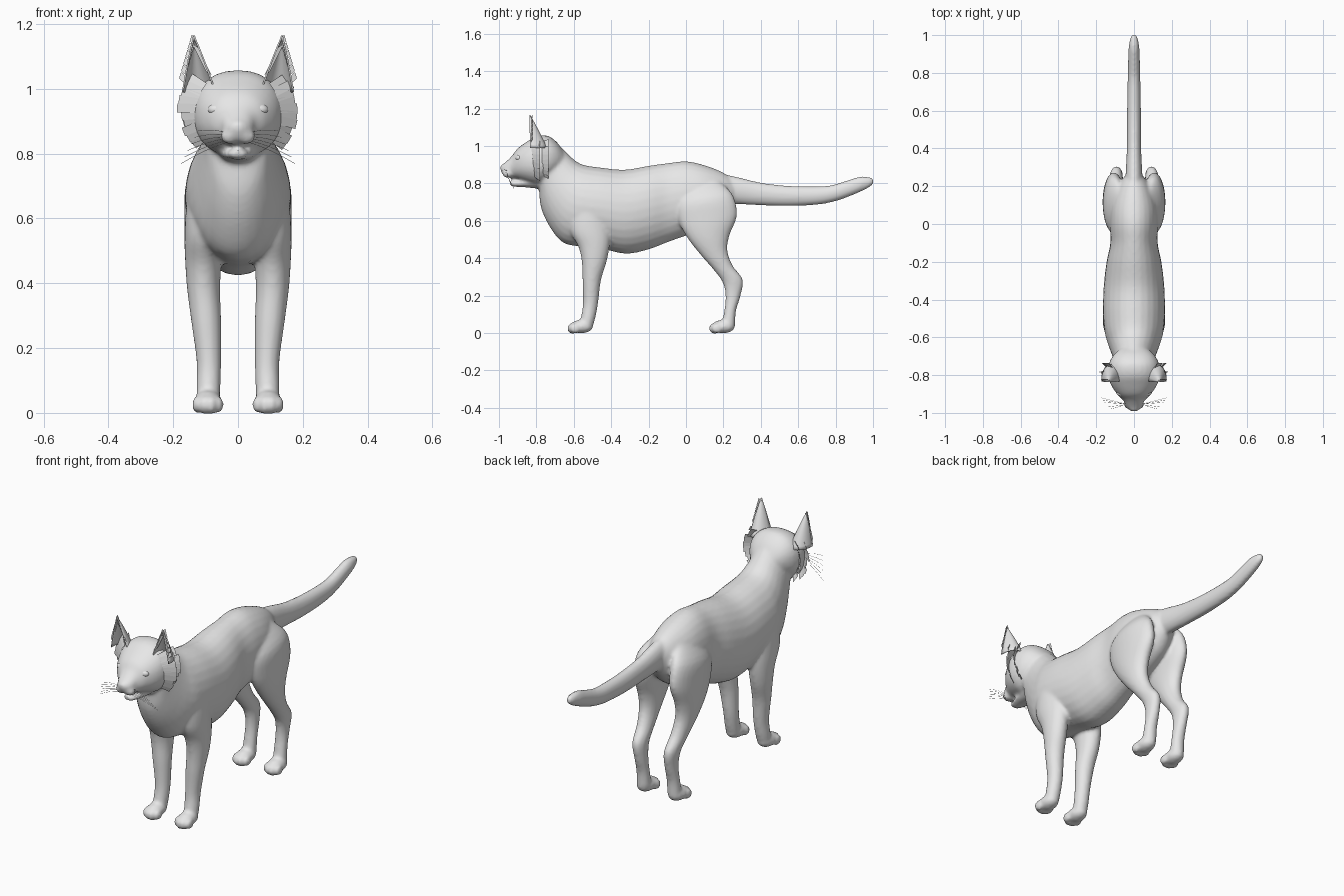
import bpy, bmesh, math, random
from mathutils import Matrix, Vector

if "Cube" in bpy.data.objects:
    bpy.data.objects.remove(bpy.data.objects["Cube"])

random.seed(3)
fur = bpy.data.materials.new("grey fur")
fur.diffuse_color = (0.8, 0.8, 0.8, 1)
fur.use_nodes = True
fur.node_tree.nodes["Principled BSDF"].inputs["Base Color"].default_value = fur.diffuse_color


def finish(name, bm, smooth=True):
    bmesh.ops.recalc_face_normals(bm, faces=bm.faces)
    me = bpy.data.meshes.new(name)
    bm.to_mesh(me)
    bm.free()
    me.materials.append(fur)
    for p in me.polygons:
        p.use_smooth = smooth
    ob = bpy.data.objects.new(name, me)
    bpy.context.collection.objects.link(ob)
    return ob


def spline(rows, steps=4):
    """Smoothly resample a list of section tuples."""
    out = []
    for i in range(len(rows) - 1):
        p0, p1 = rows[max(i - 1, 0)], rows[i]
        p2, p3 = rows[i + 1], rows[min(i + 2, len(rows) - 1)]
        for s in range(steps):
            t = s / steps
            out.append([0.5 * (2 * b + (c - a) * t + (2 * a - 5 * b + 4 * c - d) * t * t
                               + (3 * b - a - 3 * c + d) * t ** 3)
                        for a, b, c, d in zip(p0, p1, p2, p3)])
    return out + [list(rows[-1])]


def loft(bm, rows, side=1, n=28, power=1.0):
    """Oval rings; each row is (y1, z1, y2, z2, x centre, half width)."""
    rings = []
    for y1, z1, y2, z2, x, w in spline(rows):
        ring = []
        for k in range(n):
            a = 2 * math.pi * k / n
            c, s = math.cos(a), math.sin(a)
            c = math.copysign(abs(c) ** power, c)
            s = math.copysign(abs(s) ** power, s)
            ring.append(bm.verts.new((side * (x + w * s),
                                      (y1 + y2) / 2 + (y2 - y1) / 2 * c,
                                      (z1 + z2) / 2 + (z2 - z1) / 2 * c)))
        rings.append(ring)
    faces = [bm.faces.new(rings[0]), bm.faces.new(rings[-1][::-1])]
    for r, q in zip(rings, rings[1:]):
        for k in range(n):
            faces.append(bm.faces.new((r[k], q[k], q[(k + 1) % n], r[(k + 1) % n])))
    bmesh.ops.recalc_face_normals(bm, faces=faces)


def ball(bm, pos, size):
    m = Matrix.Translation(pos) @ Matrix.Diagonal((*size, 1))
    bmesh.ops.create_uvsphere(bm, u_segments=20, v_segments=14, radius=1, matrix=m)


body = bmesh.new()
# torso and neck
loft(body, [(.26, .69, .28, .80, 0, .035), (.2, .61, .2, .857, 0, .085),
            (.1, .55, .1, .897, 0, .122), (0, .52, 0, .918, 0, .128),
            (-.1, .485, -.1, .908, 0, .125), (-.2, .447, -.2, .894, 0, .145),
            (-.32, .424, -.33, .873, 0, .16), (-.45, .45, -.45, .884, 0, .164),
            (-.57, .463, -.54, .897, 0, .158), (-.66, .485, -.585, .917, 0, .142),
            (-.73, .57, -.62, .947, 0, .122), (-.775, .67, -.66, .985, 0, .105),
            (-.785, .76, -.71, 1.03, 0, .1), (-.79, .81, -.77, 1.03, 0, .085)])
# tail
loft(body, [(.15, .70, .15, .86, 0, .05), (.27, .69, .27, .835, 0, .044),
            (.4, .683, .4, .804, 0, .038), (.55, .679, .55, .787, 0, .037),
            (.7, .686, .7, .784, 0, .035), (.8, .705, .78, .791, 0, .033),
            (.89, .737, .86, .815, 0, .031), (.96, .768, .93, .836, 0, .027),
            (.995, .79, .985, .833, 0, .017), (1.003, .802, 1.0, .824, 0, .008)])
# skull and muzzle
loft(body, [(-.99, .865, -.993, .895, 0, .016), (-.972, .84, -.967, .912, 0, .04),
            (-.94, .832, -.93, .948, 0, .056), (-.905, .826, -.9, .987, 0, .088),
            (-.86, .808, -.85, 1.024, 0, .12), (-.8, .79, -.8, 1.052, 0, .138),
            (-.74, .81, -.74, 1.055, 0, .133), (-.69, .85, -.69, 1.02, 0, .105),
            (-.65, .88, -.65, .965, 0, .06)], power=.9)
# lower jaw
loft(body, [(-.942, .792, -.945, .81, 0, .017), (-.925, .783, -.925, .815, 0, .03),
            (-.87, .78, -.87, .82, 0, .048), (-.79, .772, -.79, .85, 0, .062)])
ball(body, (0, -.978, .886), (.02, .016, .014))

for side in (-1, 1):
    # front leg
    loft(body, [(-.58, .76, -.47, .76, .085, .04), (-.62, .66, -.42, .66, .096, .06),
                (-.62, .55, -.405, .55, .104, .061), (-.575, .46, -.408, .47, .107, .056),
                (-.557, .38, -.425, .38, .106, .051), (-.553, .28, -.455, .28, .098, .046),
                (-.551, .16, -.47, .16, .09, .038), (-.56, .09, -.485, .08, .091, .037),
                (-.57, .04, -.5, .03, .092, .036)], side)
    # hind leg
    loft(body, [(.02, .80, .18, .81, .07, .03), (-.045, .70, .25, .74, .1, .057),
                (-.04, .6, .273, .63, .107, .059), (.01, .505, .232, .52, .11, .053),
                (.085, .41, .222, .44, .107, .045), (.15, .335, .25, .36, .1, .039),
                (.196, .27, .304, .285, .094, .034), (.211, .2, .292, .2, .09, .031),
                (.205, .12, .268, .12, .09, .033), (.19, .05, .262, .04, .091, .036)], side)
    # paws with four toes each
    for heel in (-.5, .258):
        ball(body, (side * .093, heel - .058, .035), (.043, .062, .036))
        for k in range(4):
            mid = abs(k - 1.5) < 1
            ball(body, (side * (.06 + .022 * k), heel - (.106 if mid else .093), .025),
                 (.0155, .029, .03 if mid else .026))
    # whisker pads
    ball(body, (side * .024, -.952, .853), (.03, .03, .024))

cat = finish("body", body)
rm = cat.modifiers.new("merge", "REMESH")
rm.mode = "VOXEL"
rm.voxel_size = .009
rm.use_smooth_shade = True
sm = cat.modifiers.new("soften", "SMOOTH")
sm.factor = .5
sm.iterations = 5

for side, label in ((-1, "left"), (1, "right")):
    # eye
    bm = bmesh.new()
    ball(bm, (side * .066, -.892, .936), (.027, .02, .018))
    finish(label + "_eye", bm)

    # cupped ear, open to the front
    bm = bmesh.new()
    rows = []
    for i in range(11):
        t = i / 10
        c = Vector((.12, -.82, .99)).lerp(Vector((.136, -.836, 1.165)), t)
        r = max(1 - t, .03) ** .85
        rows.append([bm.verts.new((side * (c.x + .054 * r * math.sin(u)),
                                   c.y + .078 * r * math.cos(u), c.z))
                     for u in (math.radians(-100 + 20 * k) for k in range(11))])
    for r, q in zip(rows, rows[1:]):
        for k in range(10):
            bm.faces.new((r[k], r[k + 1], q[k + 1], q[k]))
    ear = finish(label + "_ear", bm)
    sol = ear.modifiers.new("thickness", "SOLIDIFY")
    sol.thickness = .005

    # flat fur tufts around the cheek and along the outer ear edge
    bm = bmesh.new()

    def tuft(root, out, width):
        root, out, width = Vector(root), Vector(out), Vector(width)
        pts = (root - width, root + width, root + out + width, root + out - width)
        bm.faces.new([bm.verts.new((side * p.x, p.y, p.z)) for p in pts])

    for k in range(10):
        a = math.radians(-38 + 8 * k)
        d = Vector((math.cos(a), 0, math.sin(a)))
        w = Vector((-d.z, 0, d.x)) * .014
        for layer in range(2):
            ln = random.uniform(.045, .062) - .012 * layer
            y = -.825 + .045 * layer
            tuft(Vector((0, y, .935)) + d * .126, d * ln + Vector((0, .045, 0)), w)
    for k in range(6):
        t = k / 5
        tuft((.165 - .033 * t, -.828, 1.03 + .115 * t), (.014, .006, .012), (-.003, 0, .01))
        tuft((.085 + .035 * t, -.832, 1.05 + .07 * t), (.018, .004, .012), (.004, 0, .008))
    finish(label + "_fur_tufts", bm, smooth=False)

    # whiskers
    cu = bpy.data.curves.new(label + "_whiskers", "CURVE")
    cu.dimensions = "3D"
    cu.bevel_depth = .0007
    cu.bevel_resolution = 0
    cu.materials.append(fur)
    for k in range(6):
        sp = cu.splines.new("POLY")
        sp.points.add(4)
        for i, p in enumerate(sp.points):
            t = i / 4
            p.co = (side * (.035 + (.09 + .01 * k) * t), -.955 + (.012 * k - .025) * t,
                    .865 - .006 * k + (.025 - .014 * k) * t - .02 * t * t, 1)
    bpy.context.collection.objects.link(bpy.data.objects.new(label + "_whiskers", cu))
